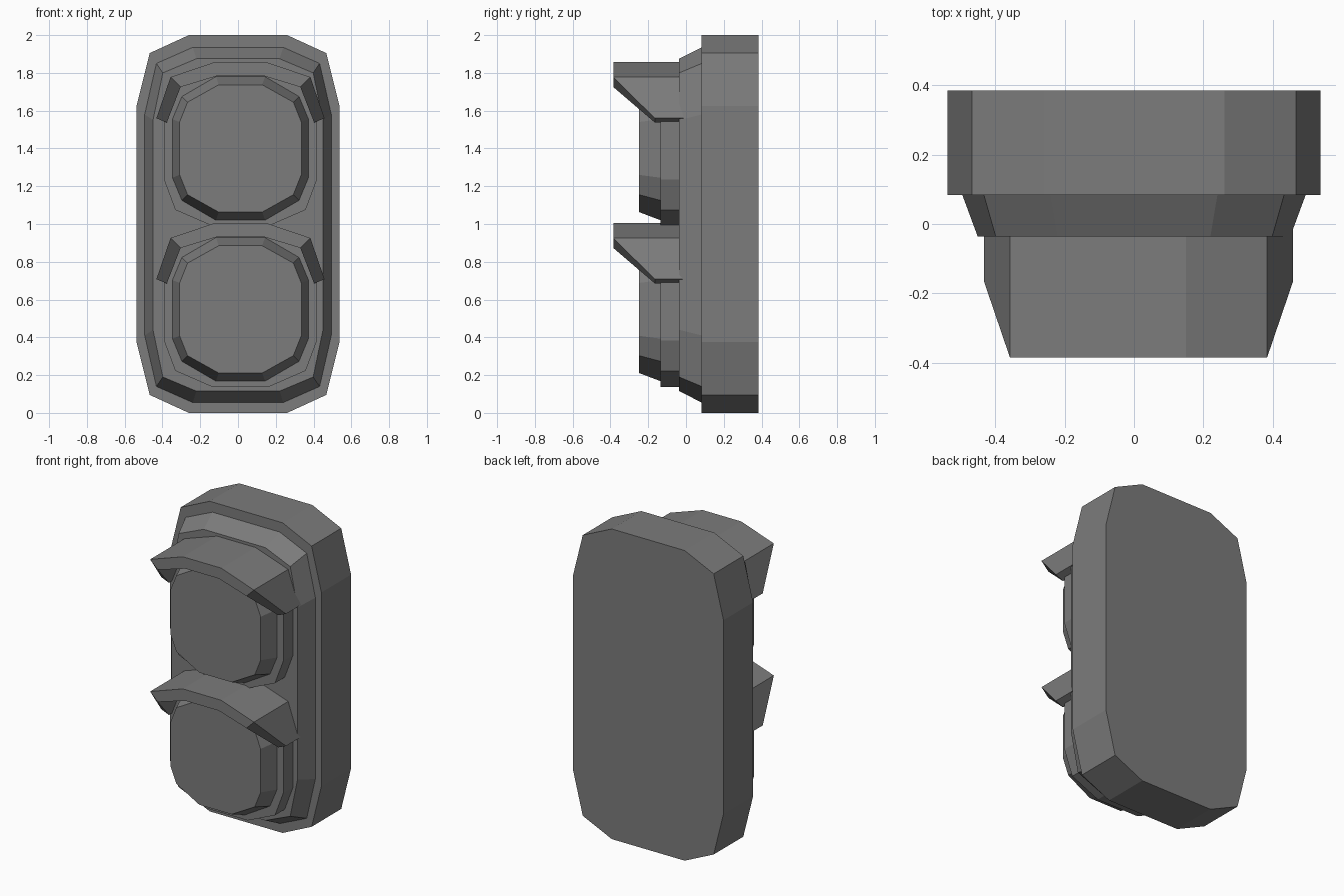
import bpy
import bmesh

cube = bpy.data.objects.get("Cube")
if cube:
    bpy.data.objects.remove(cube, do_unlink=True)

grey = bpy.data.materials.new("dark_grey")
grey.use_nodes = True
colour = (0.2, 0.2, 0.2, 1)
grey.diffuse_color = colour
grey.node_tree.nodes["Principled BSDF"].inputs["Base Color"].default_value = colour

LAMP_X = 0.013
LAMP_STEP = 0.852


def outline(corner, cx, cz):
    """Mirror one quarter (top to side) into a closed twelve-sided loop."""
    right = corner + [(x, -z) for x, z in reversed(corner)]
    loop = right + [(-x, z) for x, z in reversed(right)]
    return [(cx + x, cz + z) for x, z in loop]


def add_object(name, bm):
    bmesh.ops.recalc_face_normals(bm, faces=bm.faces)
    mesh = bpy.data.meshes.new(name)
    bm.to_mesh(mesh)
    bm.free()
    mesh.materials.append(grey)
    bpy.context.collection.objects.link(bpy.data.objects.new(name, mesh))


def loft(name, back, y_back, front, y_front, cx, cz):
    """Solid between a back outline and a front outline."""
    bm = bmesh.new()
    a = [bm.verts.new((x, y_back, z)) for x, z in outline(back, cx, cz)]
    b = [bm.verts.new((x, y_front, z)) for x, z in outline(front, cx, cz)]
    bm.faces.new(a)
    bm.faces.new(b)
    n = len(a)
    for i in range(n):
        j = (i + 1) % n
        bm.faces.new((a[i], a[j], b[j], b[i]))
    add_object(name, bm)


def visor(name, dz):
    """Arched hood with slanted cut ends."""
    outer = [(0.445, 1.56), (0.37, 1.778), (0.137, 1.857)]
    inner = [(0.39, 1.537), (0.317, 1.725), (0.12, 1.785)]
    depth = [-0.165, -0.385, -0.385]
    bm = bmesh.new()

    def arch(pts, ys):
        half = [(x, y, z) for (x, z), y in zip(pts, ys)]
        full = half + [(-x, y, z) for x, y, z in reversed(half)]
        return [bm.verts.new((x + LAMP_X, y, z + dz)) for x, y, z in full]

    back = [-0.01] * 3
    rails = [arch(outer, depth), arch(inner, depth),
             arch(inner, back), arch(outer, back)]
    for k in range(4):
        p, q = rails[k], rails[(k + 1) % 4]
        for i in range(5):
            bm.faces.new((p[i], p[i + 1], q[i + 1], q[i]))
    for end in (0, -1):
        bm.faces.new([r[end] for r in rails])
    add_object(name, bm)


# Housing and its sloped front plate
housing = [(0.26, 1.0), (0.467, 0.905), (0.537, 0.625)]
loft("housing", housing, 0.385, housing, 0.083, 0, 1.0)
loft("front_plate",
     [(0.24, 0.94), (0.432, 0.855), (0.494, 0.585)], 0.083,
     [(0.22, 0.88), (0.398, 0.805), (0.45, 0.555)], -0.036, 0, 0.995)

# Two lamps, each with a rim, a tapered lens and a hood
rim = [(0.15, 0.41), (0.345, 0.325), (0.405, 0.165)]
lens_back = [(0.13, 0.38), (0.31, 0.275), (0.36, 0.155)]
lens_front = [(0.115, 0.337), (0.28, 0.245), (0.322, 0.14)]
for label, dz in (("upper", 0), ("lower", -LAMP_STEP)):
    centre = 1.4 + dz
    loft(label + "_rim", rim, -0.02, rim, -0.135, LAMP_X, centre)
    loft(label + "_lens", lens_back, -0.135, lens_front, -0.248, LAMP_X, centre)
    visor(label + "_visor", dz)
